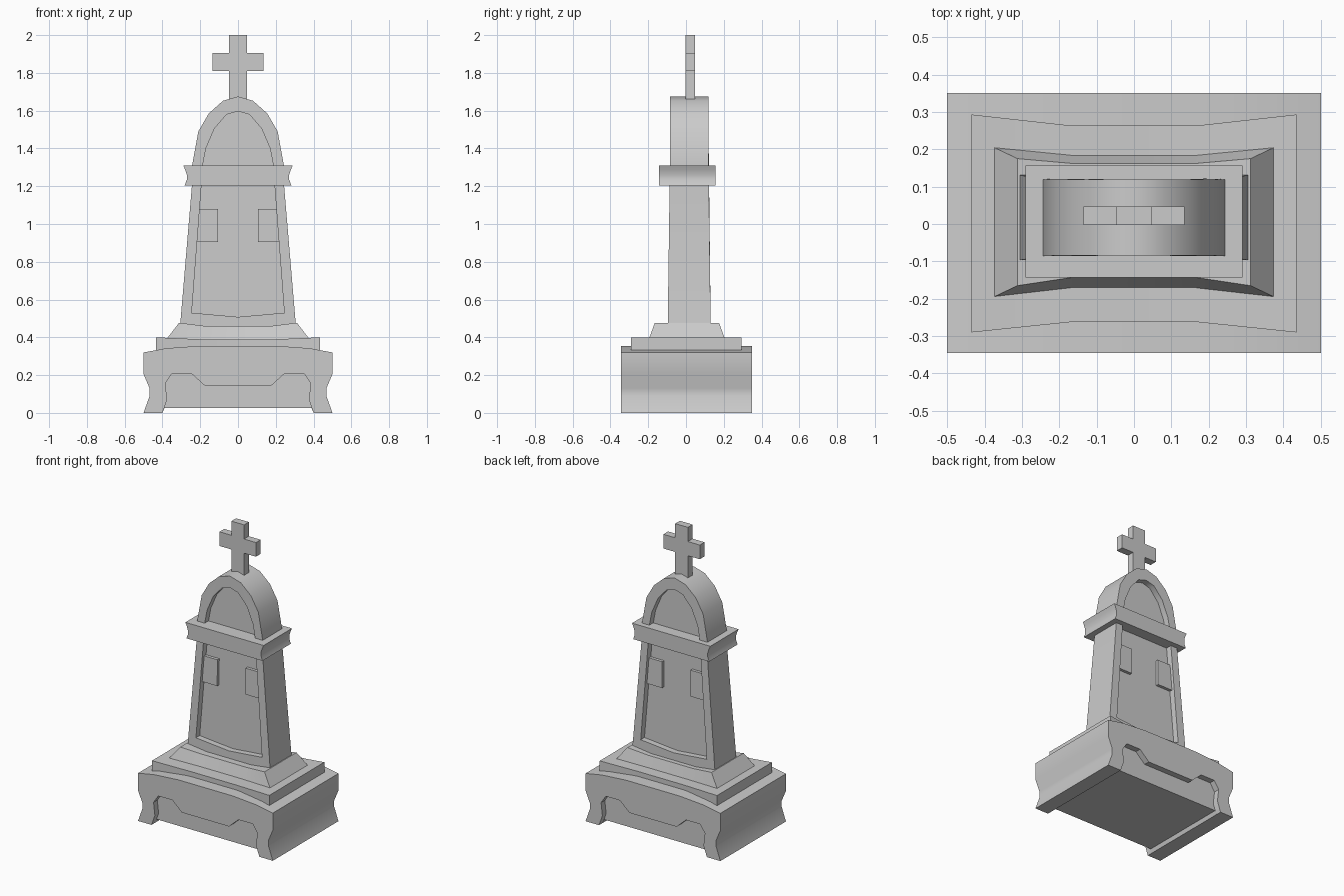
import bpy, bmesh, math

if "Cube" in bpy.data.objects:
    bpy.data.objects.remove(bpy.data.objects["Cube"])


def loft(name, sections):
    """Join matching closed loops into one capped solid."""
    bm = bmesh.new()
    loops = [[bm.verts.new(p) for p in s] for s in sections]
    n = len(loops[0])
    for a, b in zip(loops, loops[1:]):
        for i in range(n):
            j = (i + 1) % n
            bm.faces.new((a[i], a[j], b[j], b[i]))
    bm.faces.new(loops[0])
    bm.faces.new(loops[-1])
    bmesh.ops.recalc_face_normals(bm, faces=bm.faces)
    mesh = bpy.data.meshes.new(name)
    bm.to_mesh(mesh)
    bm.free()
    ob = bpy.data.objects.new(name, mesh)
    bpy.context.collection.objects.link(ob)
    return ob


def mirrored(half):
    """Complete a right-hand (x, z) profile with its left-hand mirror."""
    return half + [(-x, z) for x, z in reversed(half) if x > 1e-6]


def prism(name, outline, front, back):
    """Extrude an (x, z) outline along y; front and back are functions of z."""
    return loft(name, [[(x, f(z), z) for x, z in outline] for f in (front, back)])


def flat(y):
    return lambda z: y


def activate(ob):
    bpy.ops.object.select_all(action='DESELECT')
    ob.select_set(True)
    bpy.context.view_layer.objects.active = ob


def cut(ob, cutter):
    cutter.hide_render = True
    mod = ob.modifiers.new("recess", 'BOOLEAN')
    mod.operation = 'DIFFERENCE'
    mod.solver = 'EXACT'
    mod.object = cutter
    activate(ob)
    bpy.ops.object.modifier_apply(modifier=mod.name)
    bpy.data.objects.remove(cutter)


def tier(name, low, high, waist, dip_low, dip_high):
    """Stepped block whose front and back pinch in and dip at the middle.
    low/high = (half width, front y, back y, pinched front y, pinched back y, z)"""
    cols = []
    for s, mid in ((-1, 0), (-1, 1), (1, 1), (1, 0)):
        col = []
        for (hx, f, b, pf, pb, z), dip in ((low, dip_low), (high, dip_high)):
            x = s * (waist if mid else hx)
            z -= dip * mid
            col.append(((x, pf if mid else f, z), (x, pb if mid else b, z)))
        (lf, lb), (hf, hb) = col
        cols.append([lf, hf, hb, lb])
    return loft(name, cols)


# Footed base with bowed top, hollow sides and arched recess front and back
base = prism("base", mirrored([
    (0.39, 0.025), (0.40, 0), (0.5, 0), (0.468, 0.09), (0.468, 0.13), (0.5, 0.205),
    (0.5, 0.32), (0.38, 0.342), (0.2, 0.355)]), flat(-0.345), flat(0.35))
arch = mirrored([(0.405, -0.02), (0.40, 0), (0.375, 0.07), (0.385, 0.155),
                 (0.35, 0.207), (0.245, 0.207), (0.175, 0.143)])
for y0, y1 in ((-0.4, -0.305), (0.31, 0.4)):
    cut(base, prism("base_cutter", arch, flat(y0), flat(y1)))

# Stepped plinth and sloped footing
tier("plinth", (0.435, -0.29, 0.293, -0.262, 0.263, 0.31),
     (0.435, -0.29, 0.293, -0.262, 0.263, 0.40), 0.165, 0, 0.012)
tier("footing", (0.375, -0.195, 0.205, -0.172, 0.185, 0.395),
     (0.312, -0.165, 0.175, -0.143, 0.162, 0.477), 0.165, 0.012, 0.018)


# Tapered shaft with rounded head; faces lean in slightly toward the top
def shaft_y(side, inset=0.0):
    return lambda z: 0.017 + side * (0.120 - 0.0135 * min(z, 1.35) - inset)


shaft = prism("shaft", mirrored([
    (0.31, 0.44), (0.305, 0.48), (0.24, 1.25), (0.243, 1.31), (0.21, 1.49), (0.155, 1.585),
    (0.08, 1.652), (0, 1.675)]), shaft_y(-1), shaft_y(1))
panel = mirrored([(0, 0.508), (0.245, 0.53), (0.19, 1.25)])
lunette = mirrored([(0.19, 1.25), (0.187, 1.31), (0.17, 1.40), (0.125, 1.505),
                    (0.06, 1.58), (0, 1.597)])
panel = panel[:3] + lunette[1:-1] + panel[3:]
for side in (-1, 1):
    cut(shaft, prism("shaft_cutter", panel, shaft_y(side, -0.1), shaft_y(side, 0.04)))

# Small tablets in the upper corners of each panel
for side, face in ((-1, "front"), (1, "back")):
    for s, hand in ((-1, "left"), (1, "right")):
        tablet = [(s * x, z) for x, z in
                  ((0.105, 0.905), (0.222, 0.905), (0.212, 1.08), (0.105, 1.08))]
        prism(f"tablet_{face}_{hand}", tablet, shaft_y(side, 0.045), shaft_y(side, 0.02))

# Hollow-sided cornice band
prism("cornice", mirrored([(0.282, 1.205), (0.271, 1.235), (0.271, 1.26), (0.28, 1.288),
                           (0.29, 1.31)]), flat(-0.143), flat(0.157))

# Cross on top
prism("cross", mirrored([(0.047, 1.65), (0.047, 1.81), (0.135, 1.81), (0.135, 1.905),
                         (0.047, 1.905), (0.047, 2.0)]), flat(-0.003), flat(0.047))

# Smooth the rounded surfaces, keep edges sharp
for ob in list(bpy.context.collection.objects):
    activate(ob)
    bpy.ops.object.shade_smooth_by_angle(angle=math.radians(35))
